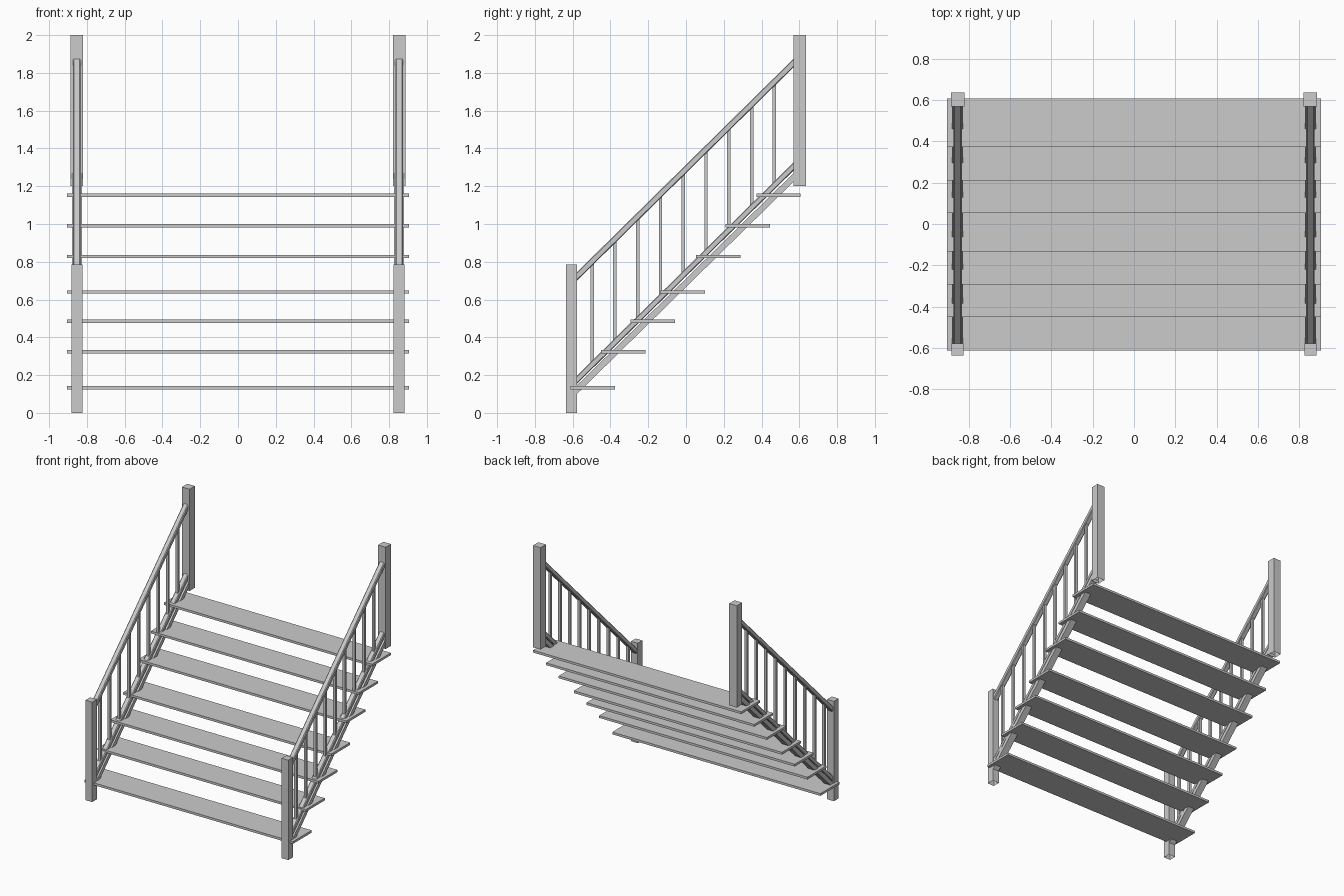
import bpy, bmesh

if "Cube" in bpy.data.objects:
    bpy.data.objects.remove(bpy.data.objects["Cube"])

def mesh_object(name, bm):
    bmesh.ops.recalc_face_normals(bm, faces=bm.faces)
    me = bpy.data.meshes.new(name)
    bm.to_mesh(me)
    bm.free()
    ob = bpy.data.objects.new(name, me)
    bpy.context.collection.objects.link(ob)
    return ob

def box(name, x, y, z, open_bottom=False):
    """Box from (min, max) pairs."""
    bm = bmesh.new()
    bmesh.ops.create_cube(bm, size=1)
    for v in bm.verts:
        v.co = [lo + (c + 0.5) * (hi - lo) for c, (lo, hi) in zip(v.co, (x, y, z))]
    mesh = mesh_object(name, bm)
    if open_bottom:
        bm = bmesh.new()
        bm.from_mesh(mesh.data)
        low = [f for f in bm.faces if f.normal.z < -0.9]
        bmesh.ops.delete(bm, geom=low, context='FACES_ONLY')
        bm.to_mesh(mesh.data)
        bm.free()
    return mesh

def sloped_bar(name, x, z0, z1, width, height, chamfer):
    """Chamfered bar climbing between the post faces, with upright end cuts."""
    w, h, c = width / 2, height / 2, chamfer
    if c:
        prof = [(-w, -h + c), (-w + c, -h), (w - c, -h), (w, -h + c),
                (w, h - c), (w - c, h), (-w + c, h), (-w, h - c)]
    else:
        prof = [(-w, -h), (w, -h), (w, h), (-w, h)]
    bm = bmesh.new()
    a, b = [[bm.verts.new((x + px, y, z + pz)) for px, pz in prof]
            for y, z in ((Y0, z0), (Y1, z1))]
    n = len(prof)
    for i in range(n):
        j = (i + 1) % n
        bm.faces.new((a[i], a[j], b[j], b[i]))
    bm.faces.new(a)
    bm.faces.new(b)
    return mesh_object(name, bm)

Y0, Y1 = -0.58, 0.57
HAND, LOWER, STRING = (0.72, 1.853), (0.173, 1.305), (0.12, 1.247)

def on_line(ends, y):
    return ends[0] + (ends[1] - ends[0]) * (y - Y0) / (Y1 - Y0)

# Treads
steps = [(-0.612, 0.133), (-0.45, 0.324), (-0.293, 0.486), (-0.134, 0.64),
         (0.053, 0.828), (0.21, 0.991), (0.372, 1.152)]
for i, (y, z) in enumerate(steps):
    box(f"tread_{i + 1}", (-0.905, 0.905), (y, y + 0.235), (z - 0.009, z + 0.009))

for side, s in (("left", -1), ("right", 1)):
    x = s * 0.853
    # Posts
    box(f"front_post_{side}", (x - 0.029, x + 0.029), (-0.635, -0.577), (0, 0.785), True)
    box(f"back_post_{side}", (x - 0.033, x + 0.033), (0.569, 0.635), (1.2, 2.0), True)
    # Handrail, lower rail and stringer
    sloped_bar(f"handrail_{side}", x, *HAND, 0.042, 0.045, 0.006)
    sloped_bar(f"lower_rail_{side}", x, *LOWER, 0.042, 0.043, 0.006)
    sloped_bar(f"stringer_{side}", x, *STRING, 0.054, 0.045, 0)
    # Balusters
    for i in range(9):
        y = -0.497 + i * 0.1206
        box(f"baluster_{side}_{i + 1}", (x - 0.01, x + 0.01), (y - 0.009, y + 0.009),
            (on_line(LOWER, y), on_line(HAND, y)))
